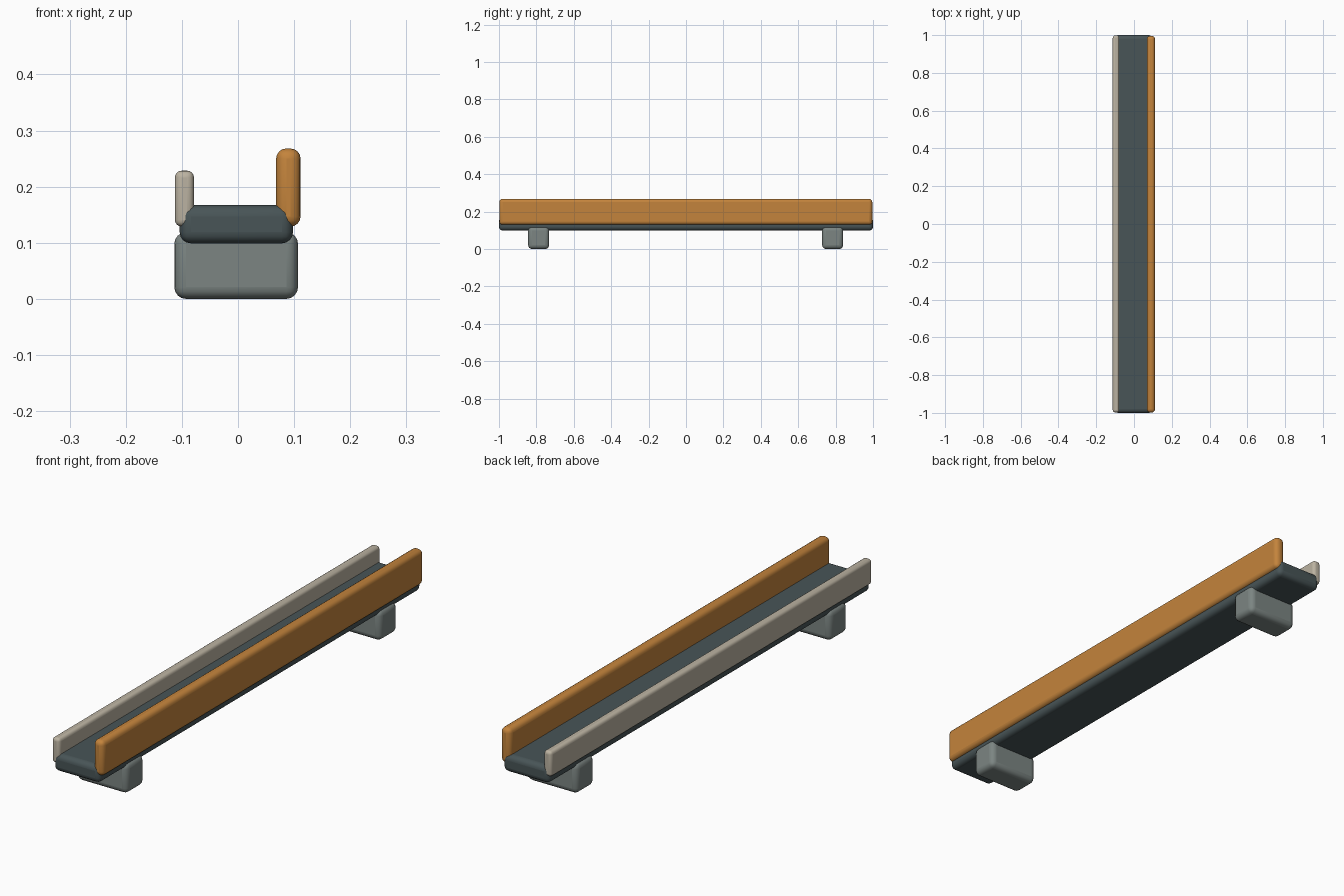
import bpy
import bmesh
from mathutils import Vector

if "Cube" in bpy.data.objects:
    bpy.data.objects.remove(bpy.data.objects["Cube"])


def material(name, color):
    m = bpy.data.materials.new(name)
    m.diffuse_color = (*color, 1)
    m.use_nodes = True
    m.node_tree.nodes["Principled BSDF"].inputs["Base Color"].default_value = m.diffuse_color
    return m


def rounded_box(name, lo, hi, radius, mat):
    """Box between two corners with rounded edges."""
    lo, hi = Vector(lo), Vector(hi)
    bm = bmesh.new()
    bmesh.ops.create_cube(bm, size=1)
    bmesh.ops.scale(bm, vec=hi - lo, verts=bm.verts)
    mesh = bpy.data.meshes.new(name)
    bm.to_mesh(mesh)
    bm.free()
    obj = bpy.data.objects.new(name, mesh)
    bpy.context.collection.objects.link(obj)
    obj.location = (lo + hi) / 2
    mesh.materials.append(mat)
    bevel = obj.modifiers.new("round_edges", 'BEVEL')
    bevel.width = radius
    bevel.segments = 4
    bpy.context.view_layer.objects.active = obj
    bpy.ops.object.select_all(action='DESELECT')
    obj.select_set(True)
    bpy.ops.object.shade_smooth_by_angle()
    return obj


slate = material("slate", (0.065, 0.09, 0.095))
orange = material("orange", (0.55, 0.23, 0.045))
cream = material("cream", (0.50, 0.45, 0.36))
grey = material("grey_green", (0.20, 0.235, 0.225))

# Long deck
rounded_box("deck", (-0.104, -1.0, 0.099), (0.098, 1.0, 0.167), 0.02, slate)

# Side rails: low on the left, tall on the right
rounded_box("low_rail", (-0.1125, -0.997, 0.129), (-0.0785, 0.998, 0.2285), 0.012, cream)
rounded_box("tall_rail", (0.068, -0.998, 0.129), (0.1115, 0.996, 0.268), 0.018, orange)

# Support blocks under both ends
for name, y in (("front_foot", -0.788), ("back_foot", 0.784)):
    rounded_box(name, (-0.1135, y - 0.056, 0.0), (0.107, y + 0.056, 0.119), 0.021, grey)
